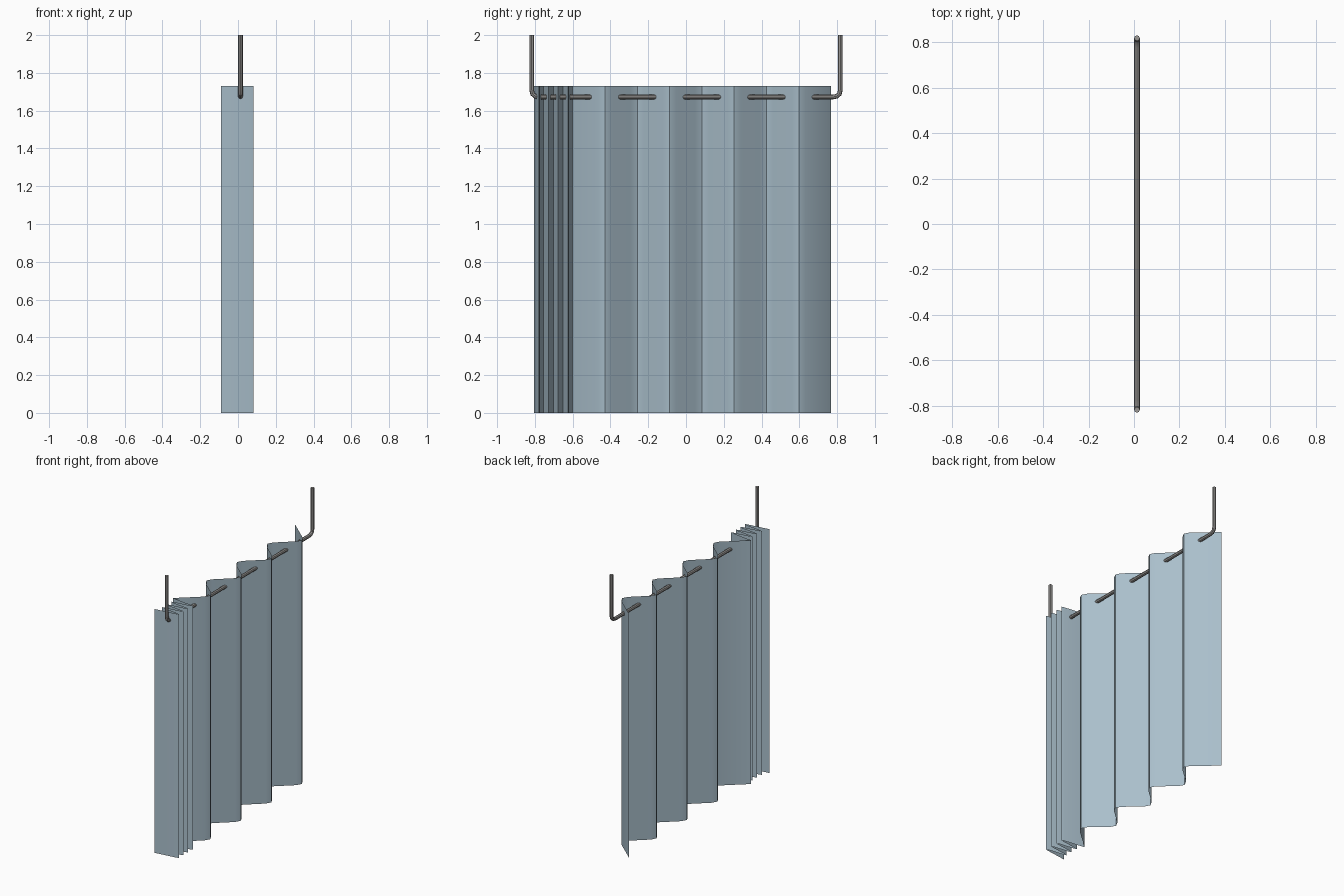
import bpy
import bmesh
import math

if "Cube" in bpy.data.objects:
    bpy.data.objects.remove(bpy.data.objects["Cube"])


def material(name, color):
    m = bpy.data.materials.new(name)
    m.diffuse_color = color
    m.use_nodes = True
    m.node_tree.nodes["Principled BSDF"].inputs["Base Color"].default_value = m.diffuse_color
    return m


def finish(obj, mat):
    obj.data.materials.append(mat)
    bpy.ops.object.select_all(action='DESELECT')
    obj.select_set(True)
    bpy.context.view_layer.objects.active = obj
    if obj.type == 'CURVE':
        bpy.ops.object.convert(target='MESH')
    bpy.ops.object.shade_smooth_by_angle(angle=math.radians(32))


# Pleat profile: four waves with softly rounded crests, flared at both ends
def pleats(y_start, length, waves=4):
    period = length / waves
    pts = [(-0.09, y_start)]
    for i in range(waves):
        crest = y_start - (i + 0.5) * period
        valley = crest - 0.5 * period
        for x, d in ((0.064, 0.105), (0.083, 0), (0.064, -0.105)):
            pts.append((x, crest + d * period))
        if i < waves - 1:
            for x, d in ((-0.047, 0.105), (-0.067, 0), (-0.047, -0.105)):
                pts.append((x, valley + d * period))
    pts.append((-0.09, y_start - length))
    return pts


# Curtain: wide drawn-out folds, then the same folds bunched tightly
HEIGHT = 1.73
profile = pleats(0.768, 1.368) + pleats(-0.60, 0.205)[1:]
bm = bmesh.new()
bottom = [bm.verts.new((x, y, 0)) for x, y in profile]
top = [bm.verts.new((x, y, HEIGHT)) for x, y in profile]
for i in range(len(profile) - 1):
    bm.faces.new((bottom[i + 1], bottom[i], top[i], top[i + 1]))
mesh = bpy.data.meshes.new("curtain")
bm.to_mesh(mesh)
bm.free()
curtain = bpy.data.objects.new("curtain", mesh)
bpy.context.collection.objects.link(curtain)
finish(curtain, material("curtain_fabric", (0.40, 0.52, 0.60, 1)))

# Rail: one bent tube with hangers rising at both ends
half = [(0.775, 1.672), (0.797, 1.676), (0.812, 1.688), (0.817, 1.71), (0.817, 2.0)]
path = [(-y, z) for y, z in reversed(half)] + half
curve = bpy.data.curves.new("curtain_rail", 'CURVE')
curve.dimensions = '3D'
curve.bevel_depth = 0.0125
curve.bevel_resolution = 2
curve.use_fill_caps = True
spline = curve.splines.new('POLY')
spline.points.add(len(path) - 1)
for p, (y, z) in zip(spline.points, path):
    p.co = (0.013, y, z, 1)
rail = bpy.data.objects.new("curtain_rail", curve)
bpy.context.collection.objects.link(rail)
finish(rail, material("rail_metal", (0.32, 0.31, 0.30, 1)))
